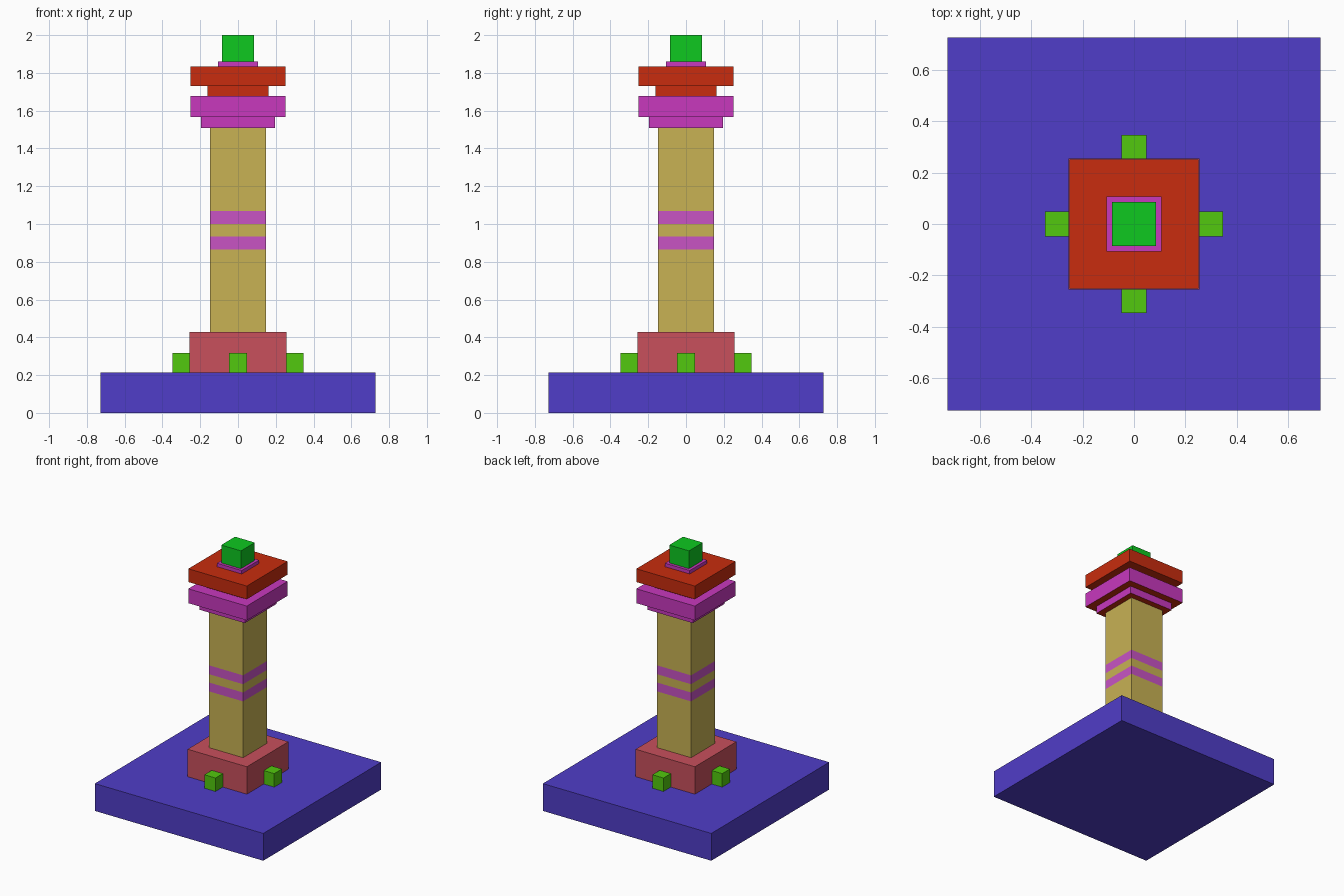
import bpy, bmesh
from math import pi
from mathutils import Matrix

if "Cube" in bpy.data.objects:
    bpy.data.objects.remove(bpy.data.objects["Cube"])


def material(name, rgb):
    """Material from display (sRGB) 0-255 values."""
    m = bpy.data.materials.new(name)
    lin = [((c / 255 + 0.055) / 1.055) ** 2.4 for c in rgb]
    m.diffuse_color = (*lin, 1)
    m.use_nodes = True
    m.node_tree.nodes["Principled BSDF"].inputs["Base Color"].default_value = m.diffuse_color
    return m


BLUE = material("blue", (80, 61, 200))
ROSE = material("rose", (200, 80, 92))
LIME = material("lime", (82, 200, 14))
TAN = material("tan", (200, 178, 84))
BAND = material("band_pink", (200, 84, 196))
MAGENTA = material("magenta", (200, 56, 190))
RED = material("red", (200, 44, 14))
GREEN = material("green", (14, 200, 32))


def stack(name, rings, mats, loc=(0, 0)):
    """Square stepped solid: rings are (half width, z), one material per band."""
    bm = bmesh.new()
    palette = list(dict.fromkeys(mats))
    loops = [[bm.verts.new((sx * h, sy * h, z))
              for sx, sy in ((-1, -1), (1, -1), (1, 1), (-1, 1))]
             for h, z in rings]
    for a, b, m in zip(loops, loops[1:], mats):
        for i in range(4):
            j = (i + 1) % 4
            bm.faces.new((a[i], a[j], b[j], b[i])).material_index = palette.index(m)
    bm.faces.new(loops[0][::-1]).material_index = palette.index(mats[0])
    bm.faces.new(loops[-1]).material_index = palette.index(mats[-1])
    me = bpy.data.meshes.new(name)
    bm.to_mesh(me)
    bm.free()
    for m in palette:
        me.materials.append(m)
    ob = bpy.data.objects.new(name, me)
    ob.location = (*loc, 0)
    bpy.context.collection.objects.link(ob)
    return ob


# Ground slab and plinth
stack("base_slab", [(0.727, 0), (0.727, 0.213)], [BLUE])
stack("plinth", [(0.256, 0.213), (0.256, 0.427)], [ROSE])

# Small blocks against each plinth side
for i, side in enumerate(("right", "back", "left", "front")):
    x, y, _ = Matrix.Rotation(i * pi / 2, 3, 'Z') @ Matrix.Identity(3).col[0] * 0.298
    stack("plinth_block_" + side, [(0.048, 0.213), (0.048, 0.318)], [LIME], (x, y))

# Shaft with two flush painted bands
stack("shaft", [(0.147, z) for z in (0.427, 0.866, 0.935, 1.0, 1.069, 1.508)],
      [TAN, BAND, TAN, BAND, TAN])

# Stepped capital with red undersides and red upper slab
stack("capital",
      [(0.147, 1.508), (0.195, 1.508), (0.195, 1.566), (0.252, 1.566),
       (0.252, 1.678), (0.161, 1.678), (0.161, 1.731), (0.252, 1.731),
       (0.252, 1.834)],
      [RED, MAGENTA, RED, MAGENTA, MAGENTA, RED, RED, RED])

# Finial collar and cap
stack("finial_collar", [(0.107, 1.834), (0.107, 1.861)], [MAGENTA])
stack("finial_cap", [(0.085, 1.861), (0.085, 2.0)], [GREEN])
